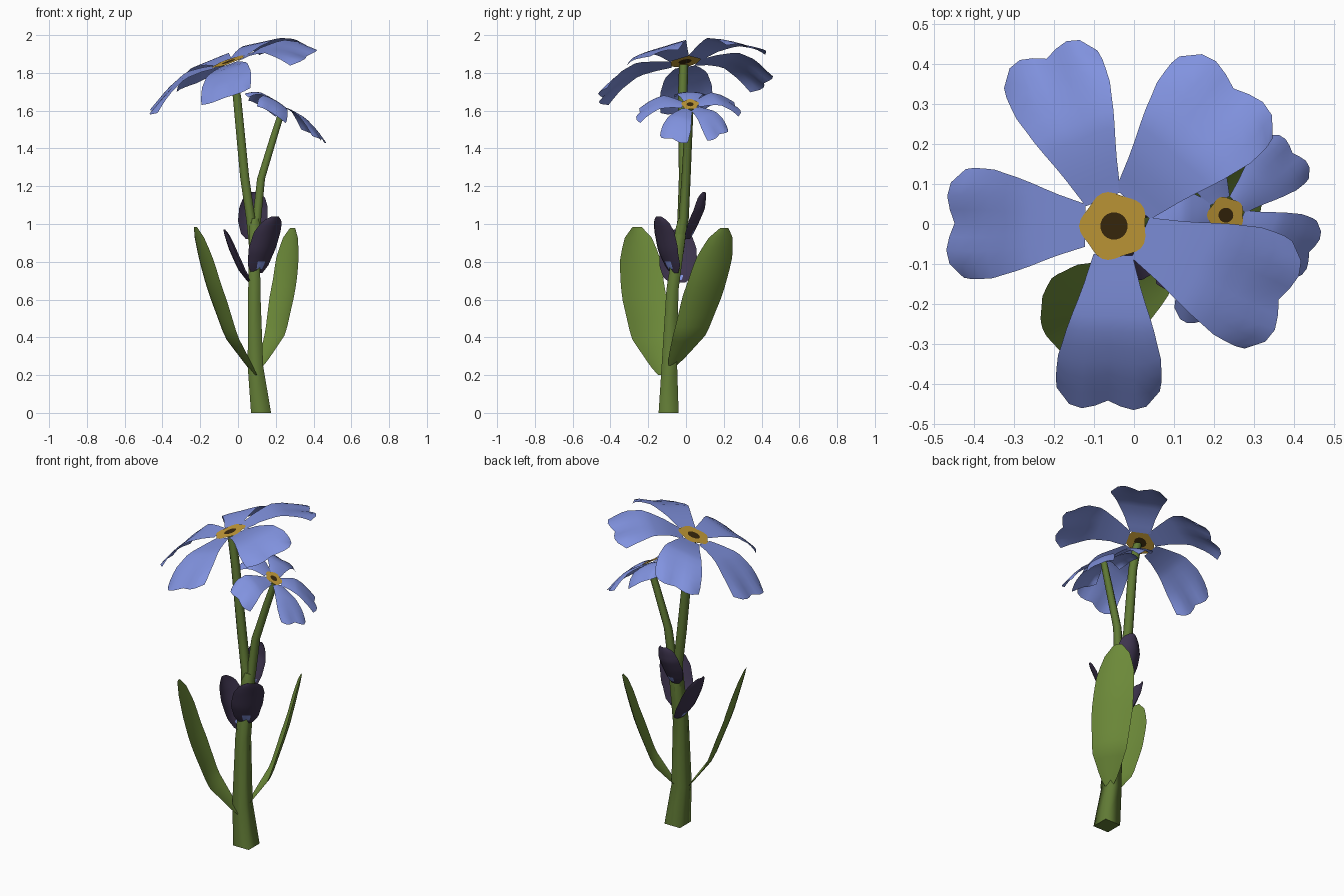
import bpy, math
from mathutils import Vector

if "Cube" in bpy.data.objects:
    bpy.data.objects.remove(bpy.data.objects["Cube"])


def material(name, rgb):
    m = bpy.data.materials.new(name)
    m.diffuse_color = (*rgb, 1)
    m.use_nodes = True
    m.node_tree.nodes["Principled BSDF"].inputs["Base Color"].default_value = m.diffuse_color
    return m


BLUE = material("petal_blue", (0.22, 0.29, 0.74))
YELLOW = material("centre_yellow", (0.56, 0.335, 0.04))
BROWN = material("centre_brown", (0.042, 0.022, 0.004))
LEAF = material("leaf_green", (0.155, 0.26, 0.042))
STEM = material("stem_green", (0.118, 0.195, 0.035))
PURPLE = material("bract_purple", (0.047, 0.034, 0.075))


def make(name, verts, faces, mats, index=None):
    me = bpy.data.meshes.new(name)
    me.from_pydata(verts, [], faces)
    for m in mats:
        me.materials.append(m)
    for i, p in enumerate(me.polygons):
        p.use_smooth = True
        if index:
            p.material_index = index[i]
    me.update()
    ob = bpy.data.objects.new(name, me)
    bpy.context.collection.objects.link(ob)
    return ob


def lerp(table, t):
    for (a, va), (b, vb) in zip(table, table[1:]):
        if t <= b:
            return va + (vb - va) * (t - a) / (b - a)
    return table[-1][1]


def grid_faces(rows, cols):
    return [(i * cols + j, i * cols + j + 1, (i + 1) * cols + j + 1, (i + 1) * cols + j)
            for i in range(rows - 1) for j in range(cols - 1)]


# Stems: n-sided tapering tubes along a path of (x, y, z, half width)
def tube(name, path, n):
    verts, faces = [], []
    for x, y, z, h in path:
        r = h / math.cos(math.pi / n)
        verts += [(x + r * math.cos(math.tau * (k + 0.5) / n),
                   y + r * math.sin(math.tau * (k + 0.5) / n), z) for k in range(n)]
    for i in range(len(path) - 1):
        for k in range(n):
            q = (k + 1) % n
            faces.append((i * n + k, i * n + q, (i + 1) * n + q, (i + 1) * n + k))
    faces.append(tuple(reversed(range(n))))
    faces.append(tuple(range((len(path) - 1) * n, len(path) * n)))
    ob = make(name, verts, faces, [STEM])
    for p in ob.data.polygons[-2:]:
        p.use_smooth = False
    for e in ob.data.edges:  # crisp rims at the cut ends
        rings = [v // n for v in e.vertices]
        if rings[0] == rings[1] and rings[0] in (0, len(path) - 1):
            e.use_edge_sharp = True


tube("main_stem", [(0.122, -0.092, 0, 0.053), (0.092, -0.088, 0.25, 0.041),
                   (0.086, -0.072, 0.65, 0.032), (0.088, -0.025, 0.98, 0.029),
                   (0.09, -0.02, 1.03, 0.02)], 4)
tube("tall_branch", [(0.085, -0.04, 0.85, 0.024), (0.068, -0.018, 1.02, 0.024),
                     (0.035, -0.01, 1.25, 0.024), (-0.005, -0.018, 1.67, 0.022),
                     (-0.035, -0.012, 1.845, 0.021)], 6)
tube("short_branch", [(0.09, -0.035, 0.9, 0.024), (0.1, -0.012, 1.03, 0.023),
                      (0.122, 0.0, 1.24, 0.021), (0.195, 0.012, 1.48, 0.019),
                      (0.237, 0.02, 1.61, 0.017)], 6)

# Flowers: notched petals and a scalloped disc on a tilted plane
WIDTH = [(0, 0.2), (0.17, 0.38), (0.35, 0.56), (0.55, 0.8), (0.75, 0.97), (0.9, 1), (1, 0.97)]
TIP = [(0, 0.95), (0.25, 0.98), (0.55, 1.0), (0.8, 0.97), (1, 0.89)]


def flower(name, centre, slope, disc_r, bend, petals):
    c = Vector(centre)

    def place(x, y, h):
        return c + Vector((x, y, slope[0] * x + slope[1] * y + h))

    rows, cols = 11, 9
    for k, (angle, length, half, mid, tip) in enumerate(petals):
        ca, sa = math.cos(math.radians(angle)), math.sin(math.radians(angle))
        t0 = 0.85 * disc_r / length
        arch = [(0, 0), (0.17, 0), (0.33, mid * 0.9), (0.55, mid),
                (0.78, mid * 0.3 + tip * 0.38), (1, tip)]
        verts = []
        for i in range(rows):
            t = t0 + (1 - t0) * i / (rows - 1)
            for j in range(cols):
                u = 2 * j / (cols - 1) - 1
                r = length * t * (1 - (1 - lerp(TIP, abs(u))) * t ** 3)
                w = half * lerp(WIDTH, t) * u
                h = length * lerp(arch, t) - bend * abs(w * u)
                verts.append(place(r * ca - w * sa, r * sa + w * ca, h))
        make(f"{name}_petal_{k + 1}", verts, grid_faces(rows, cols), [BLUE])

    # centre disc: brown eye inside a yellow ring
    n = 36
    verts = [place(0, 0, 0.004)]
    for f, wave in ((0.4, 0), (0.97, 0.06)):
        for k in range(n):
            a = math.tau * k / n
            r = disc_r * f * (1 + wave * math.cos(5 * a + math.pi))
            verts.append(place(r * math.cos(a), r * math.sin(a), 0.004))
    faces = [(0, 1 + k, 1 + (k + 1) % n) for k in range(n)]
    faces += [(1 + k, 1 + n + k, 1 + n + (k + 1) % n, 1 + (k + 1) % n) for k in range(n)]
    make(f"{name}_centre", verts, faces, [BROWN, YELLOW], [0] * n + [1] * n)


# petals: direction, length, half width, rise at the middle, drop at the tip
flower("large_flower", (-0.05, -0.005, 1.856), (0.35, 0.15), 0.085, 0.0,
       [(179, 0.42, 0.14, 0.025, -0.28), (112, 0.475, 0.13, 0.025, -0.24),
        (49, 0.48, 0.16, 0.04, -0.17), (-24, 0.475, 0.152, 0.04, -0.18),
        (-92, 0.46, 0.133, 0.01, -0.25)])
flower("small_flower", (0.23, 0.022, 1.63), (-0.58, 0.0), 0.046, 0.15,
       [(180, 0.195, 0.085, 0.025, -0.25), (115, 0.275, 0.082, 0.025, -0.25),
        (43, 0.24, 0.077, 0.025, -0.24), (-24, 0.24, 0.082, 0.025, -0.24),
        (-102, 0.285, 0.08, 0.025, -0.25)])


# Leaves and bracts: blades swept along a path, widened along one direction
BLADE = [(0, 0.2), (0.08, 0.42), (0.32, 0.83), (0.58, 1), (0.8, 0.93), (0.93, 0.65), (1, 0.2)]
CUP = [(0, 0.4), (0.12, 0.75), (0.4, 1), (0.7, 0.97), (0.88, 0.75), (0.96, 0.5), (1, 0.25)]


def blade(name, path, side, half, profile, mats, fold, spot=False):
    side = Vector(side).normalized()
    out = Vector((-side.y, side.x, 0))
    mid = Vector(path[-1]) - Vector(path[0])
    if out.dot(mid) < 0:
        out = -out
    rows, cols = 17, 7
    verts, last = [], len(path) - 1
    for i in range(rows):
        t = i / (rows - 1)
        p = Vector([lerp([(k / last, q[a]) for k, q in enumerate(path)], t) for a in range(3)])
        w = half * lerp(profile, t)
        for j in range(cols):
            u = 2 * j / (cols - 1) - 1
            verts.append(p + side * (w * u) - out * (fold * w * (u * u - 0.3)))
    index = None
    if spot:  # small blue mark near the foot
        index = [1 if 1 <= i <= 2 and 2 <= j <= 3 else 0
                 for i in range(rows - 1) for j in range(cols - 1)]
    make(name, verts, grid_faces(rows, cols), mats, index)


blade("left_leaf", [(0.09, -0.125, 0.2), (-0.045, -0.195, 0.4), (-0.142, -0.235, 0.68),
                    (-0.228, -0.26, 0.985)], (0.33, -0.94, 0), 0.125, BLADE, [LEAF], 0.15)
blade("right_leaf", [(0.125, -0.07, 0.25), (0.21, 0.03, 0.42), (0.262, 0.122, 0.7),
                     (0.292, 0.205, 0.98)], (0.53, -0.85, 0), 0.123, BLADE, [LEAF], 0.2)

bracts = [PURPLE, BLUE]
blade("front_bract", [(0.105, -0.07, 0.74), (0.135, -0.11, 0.85), (0.165, -0.13, 0.95),
                      (0.2, -0.15, 1.04)], (0.8, 0.6, 0), 0.09, CUP, bracts, 0.35, True)
blade("left_bract", [(0.06, -0.045, 0.69), (0.01, -0.04, 0.76), (-0.035, -0.04, 0.86),
                     (-0.075, -0.04, 0.97)], (0.05, 1, 0), 0.1, CUP, bracts, 0.35, True)
blade("back_bract", [(0.075, 0.015, 0.92), (0.08, 0.05, 1.0), (0.085, 0.085, 1.08),
                     (0.09, 0.1, 1.17)], (1, -0.1, 0), 0.078, CUP, bracts, 0.65, True)
